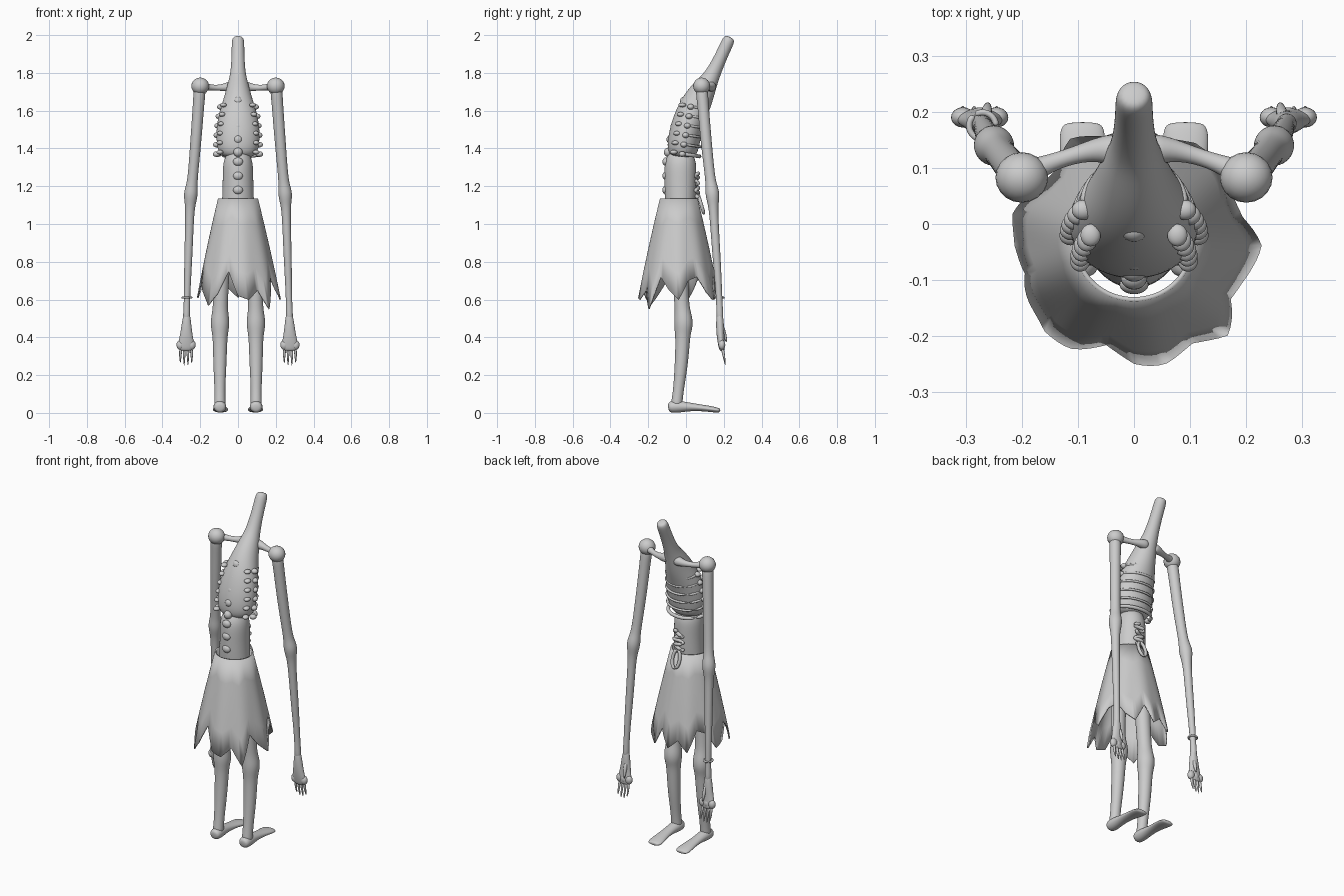
import bpy, bmesh, math
from mathutils import Vector, Matrix

cube = bpy.data.objects.get("Cube")
if cube:
    bpy.data.objects.remove(cube)

grey = bpy.data.materials.new("plain_grey")
grey.use_nodes = True
grey.diffuse_color = (0.6, 0.6, 0.6, 1)
grey.node_tree.nodes["Principled BSDF"].inputs["Base Color"].default_value = (0.6, 0.6, 0.6, 1)


def finish(name, bm, mirror=False, subsurf=0):
    """Turn a bmesh into a smooth shaded object, optionally mirrored in x."""
    bmesh.ops.recalc_face_normals(bm, faces=bm.faces)
    for f in bm.faces:
        f.smooth = True
    mesh = bpy.data.meshes.new(name)
    bm.to_mesh(mesh)
    bm.free()
    mesh.materials.append(grey)
    obj = bpy.data.objects.new(name, mesh)
    bpy.context.collection.objects.link(obj)
    if mirror:
        mod = obj.modifiers.new("Mirror", 'MIRROR')
        mod.use_mirror_merge = False
    if subsurf:
        mod = obj.modifiers.new("Subsurf", 'SUBSURF')
        mod.levels = mod.render_levels = subsurf
    return obj


def add_tube(bm, sections, sides=12):
    """Skin rings (x, y, z, radius, [second radius]) along a path."""
    pts = [Vector(s[:3]) for s in sections]
    rings = []
    for i, s in enumerate(sections):
        tangent = (pts[min(i + 1, len(pts) - 1)] - pts[max(i - 1, 0)]).normalized()
        ref = Vector((0, 1, 0)) if abs(tangent.x) > 0.8 else Vector((1, 0, 0))
        u = (ref - tangent * ref.dot(tangent)).normalized()
        v = tangent.cross(u)
        ring = []
        for k in range(sides):
            a = math.tau * k / sides
            ring.append(bm.verts.new(pts[i] + u * math.cos(a) * s[3] * 1.03
                                     + v * math.sin(a) * s[-1] * 1.03))
        rings.append(ring)
    for a, b in zip(rings, rings[1:]):
        for k in range(sides):
            j = (k + 1) % sides
            bm.faces.new((a[k], a[j], b[j], b[k]))
    bm.faces.new(rings[0])
    bm.faces.new(rings[-1])


def tube(name, sections, mirror=False, sides=12, subsurf=2):
    bm = bmesh.new()
    add_tube(bm, sections, sides)
    return finish(name, bm, mirror, subsurf)


def balls(name, items, mirror=False):
    """Ellipsoids given as (centre, radii)."""
    bm = bmesh.new()
    for centre, radii in items:
        m = Matrix.Translation(centre) @ Matrix.Diagonal((*radii, 1))
        bmesh.ops.create_uvsphere(bm, u_segments=20, v_segments=12, radius=1, matrix=m)
    return finish(name, bm, mirror)


# Rib cage running into the bent neck stump
tube("torso_and_neck", [
    (0, -.02, 1.35, .06, .05), (0, -.02, 1.37, .1, .075), (0, -.015, 1.42, .112, .085),
    (0, 0, 1.5, .115, .085), (0, .03, 1.59, .1, .083), (0, .07, 1.67, .072, .075),
    (0, .11, 1.74, .055, .055), (0, .14, 1.79, .04, .04), (0, .18, 1.875, .034, .033),
    (0, .21, 1.94, .033, .033), (0, .226, 1.975, .032, .032), (0, .234, 1.99, .022, .022)], sides=16)

# Thin abdomen
tube("abdomen", [
    (0, -.03, 1.0, .09, .07), (0, -.03, 1.13, .083, .083), (0, -.03, 1.23, .08, .083),
    (0, -.03, 1.32, .08, .085), (0, -.025, 1.36, .065, .07), (0, -.02, 1.39, .05, .05)], sides=16)

# Vertebrae along the back, spaced evenly on two straight runs
spine = []
for i in range(5):
    t = i / 4
    spine.append(((0, -.095 + .085 * t ** 1.3, 1.38 + .27 * t), (.024, .022, .024)))
for i in range(3):
    spine.append(((0, -.108, 1.18 + .075 * i), (.026, .017, .022)))
balls("vertebrae", spine)

# Ribs: knobs on the flanks and arcs over the chest
knobs = []
ribs = bmesh.new()
for i in range(6):
    z = 1.37 + .05 * i
    t = i / 5
    width = .113 - .022 * t ** 2
    cy = -.01 + .045 * t
    knobs.append(((width, cy - .01, z), (.02, .018, .015)))
    knobs.append(((width * .85, cy - .055, z + .01), (.018, .02, .012)))
    arc = []
    for k in range(13):
        a = math.pi * k / 12
        arc.append((width * math.cos(a), cy + .082 * math.sin(a),
                    z - .012 * math.sin(a), .011 if i == 0 else .007))
    add_tube(ribs, arc, 8)
balls("rib_knobs", knobs, mirror=True)
finish("chest_ribs", ribs, subsurf=1)

# Exposed bowels with a hanging loop on the belly
coil = []
for k in range(40):
    t = k / 39
    coil.append((.01 + .03 * math.sin(t * 20), .058 + .008 * math.cos(t * 31), 1.27 - .13 * t, .011))
tube("bowel_coil", coil, sides=8, subsurf=1)
loop = []
for k in range(17):
    a = math.tau * k / 16
    loop.append((.01 + .024 * math.sin(a), .08 - .015 * math.cos(a), 1.105 + .05 * math.cos(a), .01))
tube("bowel_loop", loop, sides=8, subsurf=1)

# Ragged skirt: hem heights every fifteen degrees, starting at the -y side
hem = [.62, .6, .65, .55, .72, .65, .6, .7, .72, .64, .6, .71,
       .61, .66, .6, .72, .7, .61, .63, .72, .64, .57, .63, .75]
bm = bmesh.new()
profile = [(0, .106, .1), (.25, .14, .13), (.5, .172, .162), (.75, .2, .19), (1, .222, .212)]
count = 96
rows = []
for t, rx, ry in profile:
    row = []
    for k in range(count):
        a = math.tau * k / count
        j, f = divmod(k / 4, 1)
        low = hem[int(j)] * (1 - f) + hem[int(j + 1) % 24] * f
        # the cloth flares with height, so short parts end with a smaller radius
        z = 1.135 + (low - 1.135) * t
        s = (1.135 - z) / .53
        wave = 1 + .02 * s * math.sin(a * 9)
        x = (.106 + .13 * s - .014 * s * s) * wave
        y = (.1 + .13 * s - .016 * s * s) * wave
        row.append(bm.verts.new((x * math.sin(a), -.038 - y * math.cos(a), z)))
    rows.append(row)
for a, b in zip(rows, rows[1:]):
    for k in range(count):
        j = (k + 1) % count
        bm.faces.new((a[k], a[j], b[j], b[k]))
skirt = finish("ragged_skirt", bm)
solid = skirt.modifiers.new("Solidify", 'SOLIDIFY')
solid.thickness = .008

# Collar bones and shoulder joints
tube("collar_bone", [(.02, .13, 1.73, .035), (.06, .135, 1.725, .022), (.11, .122, 1.72, .014),
                     (.16, .105, 1.725, .016), (.2, .085, 1.73, .03)], mirror=True)
balls("shoulder_joint", [((.2, .083, 1.73), (.047, .045, .045))], mirror=True)

# Long arms with knobbly elbows
tube("arm", [
    (.2, .08, 1.74, .035), (.207, .088, 1.66, .03), (.222, .105, 1.45, .03), (.24, .128, 1.24, .026),
    (.245, .135, 1.2, .032), (.25, .14, 1.16, .038), (.252, .143, 1.12, .032), (.255, .146, 1.07, .023),
    (.262, .16, .85, .022), (.268, .172, .68, .018), (.271, .178, .56, .016), (.273, .18, .48, .022)], mirror=True)
tube("hand", [
    (.271, .178, .54, .016, .016), (.273, .18, .46, .027, .022), (.274, .183, .4, .035, .02),
    (.275, .188, .36, .046, .018), (.275, .192, .325, .035, .014)], mirror=True)
balls("knuckles", [((.275 + .03 * i, .19, .36), (.021, .018, .026)) for i in (-1, 0, 1)], mirror=True)

# Clawed fingers and thumb
fingers = bmesh.new()
for i in range(4):
    dx = (i - 1.5) * .018
    add_tube(fingers, [(.275 + dx, .192, .35, .01), (.275 + dx * 1.15, .2, .3, .007),
                       (.275 + dx * 1.1, .21, .24 + .008 * abs(dx) / .01, .002)], 8)
add_tube(fingers, [(.265, .185, .47, .012), (.262, .205, .42, .011), (.26, .215, .37, .004)], 8)
finish("fingers", fingers, mirror=True, subsurf=1)

# Band on one wrist
bm = bmesh.new()
band = []
for k in range(25):
    a = math.tau * k / 24
    band.append((-.27 + .024 * math.cos(a), .175 + .024 * math.sin(a), .61, .006))
add_tube(bm, band, 8)
finish("wrist_band", bm, subsurf=1)

# Legs with thick knees
tube("leg", [
    (.07, -.035, 1.0, .045), (.085, -.03, .8, .043), (.092, -.025, .62, .04), (.094, -.02, .55, .04),
    (.095, -.014, .5, .049), (.095, -.013, .46, .05), (.095, -.017, .42, .042), (.095, -.018, .37, .038),
    (.096, -.025, .25, .035), (.096, -.04, .12, .028), (.096, -.048, .06, .03), (.096, -.05, .03, .03)], mirror=True)

# Flat feet
tube("foot", [
    (.096, -.095, .03, .022, .02), (.096, -.08, .032, .034, .032), (.096, -.04, .033, .035, .033),
    (.096, .02, .032, .03, .022), (.094, .09, .026, .034, .017), (.092, .14, .019, .042, .016),
    (.092, .17, .014, .04, .013), (.092, .182, .013, .03, .008)], mirror=True)
